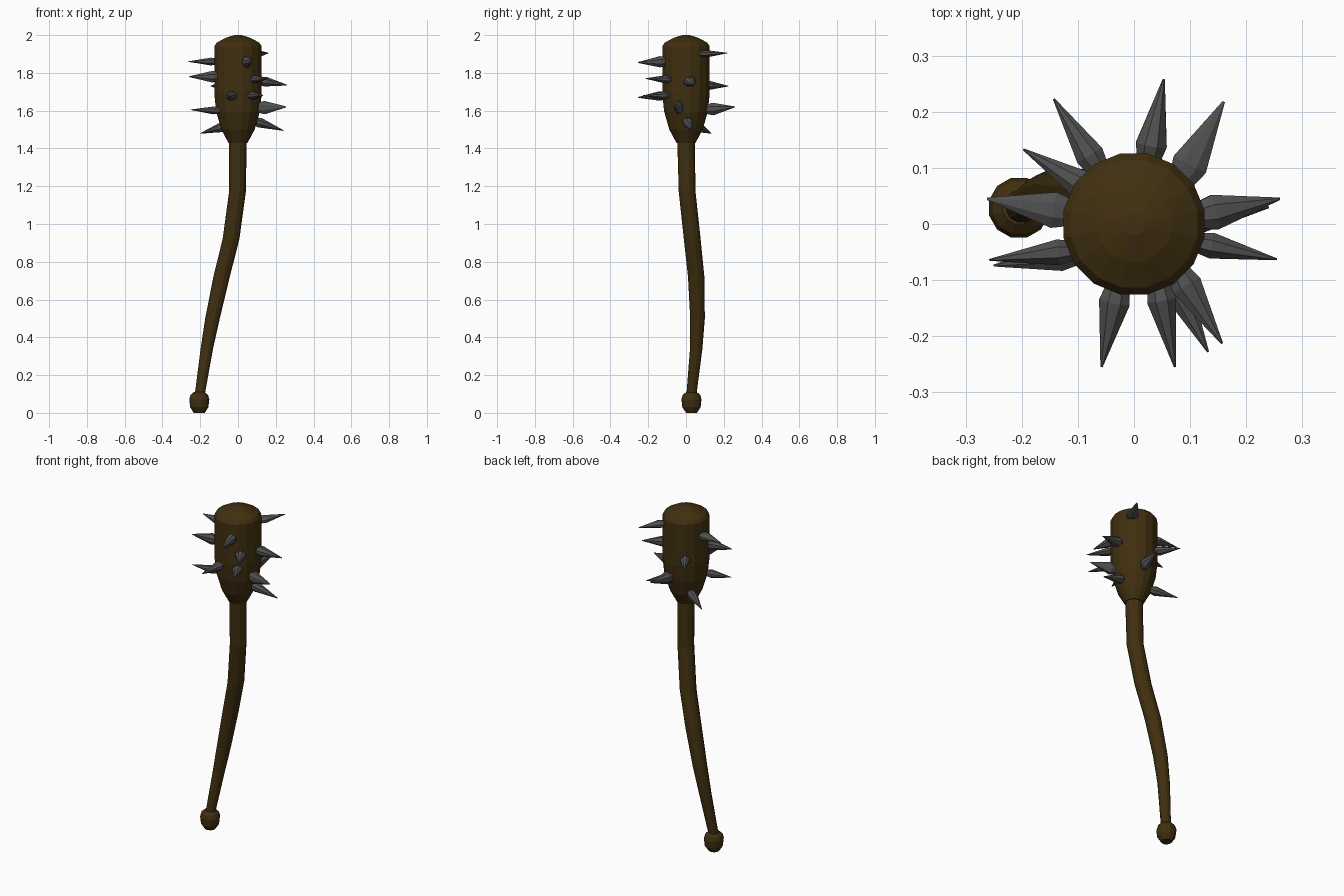
import bpy
import bmesh
from math import cos, sin, pi, radians
from mathutils import Vector

default_cube = bpy.data.objects.get("Cube")
if default_cube:
    bpy.data.objects.remove(default_cube, do_unlink=True)


def make_material(name, colour):
    material = bpy.data.materials.new(name)
    material.use_nodes = True
    material.diffuse_color = (*colour, 1)
    shader = material.node_tree.nodes["Principled BSDF"]
    shader.inputs["Base Color"].default_value = (*colour, 1)
    shader.inputs["Roughness"].default_value = 0.8
    return material


wood = make_material("dark_wood", (0.052, 0.029, 0.005))
iron = make_material("dull_iron", (0.08, 0.08, 0.082))


def loft(name, rings, sides, material):
    """Skin a closed tube over rings given as (centre, side axis, up axis)."""
    bm = bmesh.new()
    loops = []
    for centre, u, v in rings:
        angles = [2 * pi * (i + 0.5) / sides for i in range(sides)]
        loops.append([bm.verts.new(centre + u * cos(a) + v * sin(a)) for a in angles])
    for low, high in zip(loops, loops[1:]):
        for i in range(sides):
            j = (i + 1) % sides
            bm.faces.new((low[i], low[j], high[j], high[i]))
    bm.faces.new(list(reversed(loops[0])))
    bm.faces.new(loops[-1])
    bmesh.ops.recalc_face_normals(bm, faces=bm.faces)
    mesh = bpy.data.meshes.new(name)
    bm.to_mesh(mesh)
    bm.free()
    mesh.materials.append(material)
    obj = bpy.data.objects.new(name, mesh)
    bpy.context.collection.objects.link(obj)
    return obj


def upright(x, y, z, radius):
    """A level ring around a point."""
    return Vector((x, y, z)), Vector((radius, 0, 0)), Vector((0, radius, 0))


# Crooked handle, thinning toward the grip
handle_path = [
    (-0.205, 0.027, 0.08, 0.027), (-0.165, 0.054, 0.34, 0.034),
    (-0.135, 0.061, 0.5, 0.04), (-0.087, 0.054, 0.72, 0.045),
    (-0.037, 0.033, 0.92, 0.046), (-0.003, 0.006, 1.17, 0.046),
    (0, 0, 1.45, 0.048),
]
loft("handle", [upright(*p) for p in handle_path], 12, wood)

# Rounded pommel
pommel_profile = [(0, 0.03), (0.03, 0.05), (0.072, 0.055), (0.095, 0.048), (0.11, 0.03)]
loft("pommel", [upright(-0.205, 0.029, z, r) for z, r in pommel_profile], 12, wood)

# Heavy head with a tapered base and a shallow domed top
head_profile = [
    (1.43, 0.052), (1.5, 0.09), (1.595, 0.118), (1.69, 0.128), (1.94, 0.128),
    (1.96, 0.115), (1.985, 0.068), (2, 0.02),
]
loft("head", [upright(0, 0, z, r) for z, r in head_profile], 16, wood)


def spike(index, tip, bearing, root_z, width, height):
    """A faceted nail, widest just outside the wood."""
    reach = 0.105 if root_z > 1.58 else 0.075
    a = radians(bearing)
    root = Vector((reach * cos(a), reach * sin(a), root_z))
    axis = Vector(tip) - root
    side = axis.cross(Vector((0, 0, 1))).normalized()
    up = side.cross(axis).normalized()
    rings = []
    for along, scale in ((0, 0.65), (0.25, 1), (1, 0.07)):
        rings.append((root + axis * along, side * width * scale, up * height * scale))
    loft(f"spike_{index}", rings, 8, iron)


# Spikes: tip, bearing of the root, root height, half width, half height
spikes = [
    ((0.26, 0.045, 1.735), 7, 1.76, 0.034, 0.028),
    ((0.24, 0.03, 1.495), 4, 1.55, 0.03, 0.028),
    ((0.255, -0.063, 1.62), -17, 1.615, 0.025, 0.038),
    ((0.16, 0.218, 1.905), 41, 1.9, 0.035, 0.02),
    ((0.053, 0.258, 1.62), 77, 1.605, 0.03, 0.036),
    ((-0.143, 0.223, 1.73), 123, 1.735, 0.028, 0.025),
    ((-0.197, 0.133, 1.48), 140, 1.52, 0.028, 0.026),
    ((-0.262, 0.045, 1.86), 170, 1.86, 0.035, 0.022),
    ((-0.258, -0.064, 1.78), -154, 1.78, 0.025, 0.033),
    ((-0.25, -0.074, 1.605), -150, 1.6, 0.028, 0.022),
    ((-0.058, -0.255, 1.67), -105, 1.68, 0.03, 0.027),
    ((0.073, -0.255, 1.855), -67, 1.86, 0.028, 0.032),
    ((0.157, -0.213, 1.77), -46, 1.765, 0.03, 0.022),
    ((0.132, -0.228, 1.68), -54, 1.68, 0.028, 0.022),
]
for number, (tip, bearing, root_z, width, height) in enumerate(spikes, 1):
    spike(number, tip, bearing, root_z, width, height)
